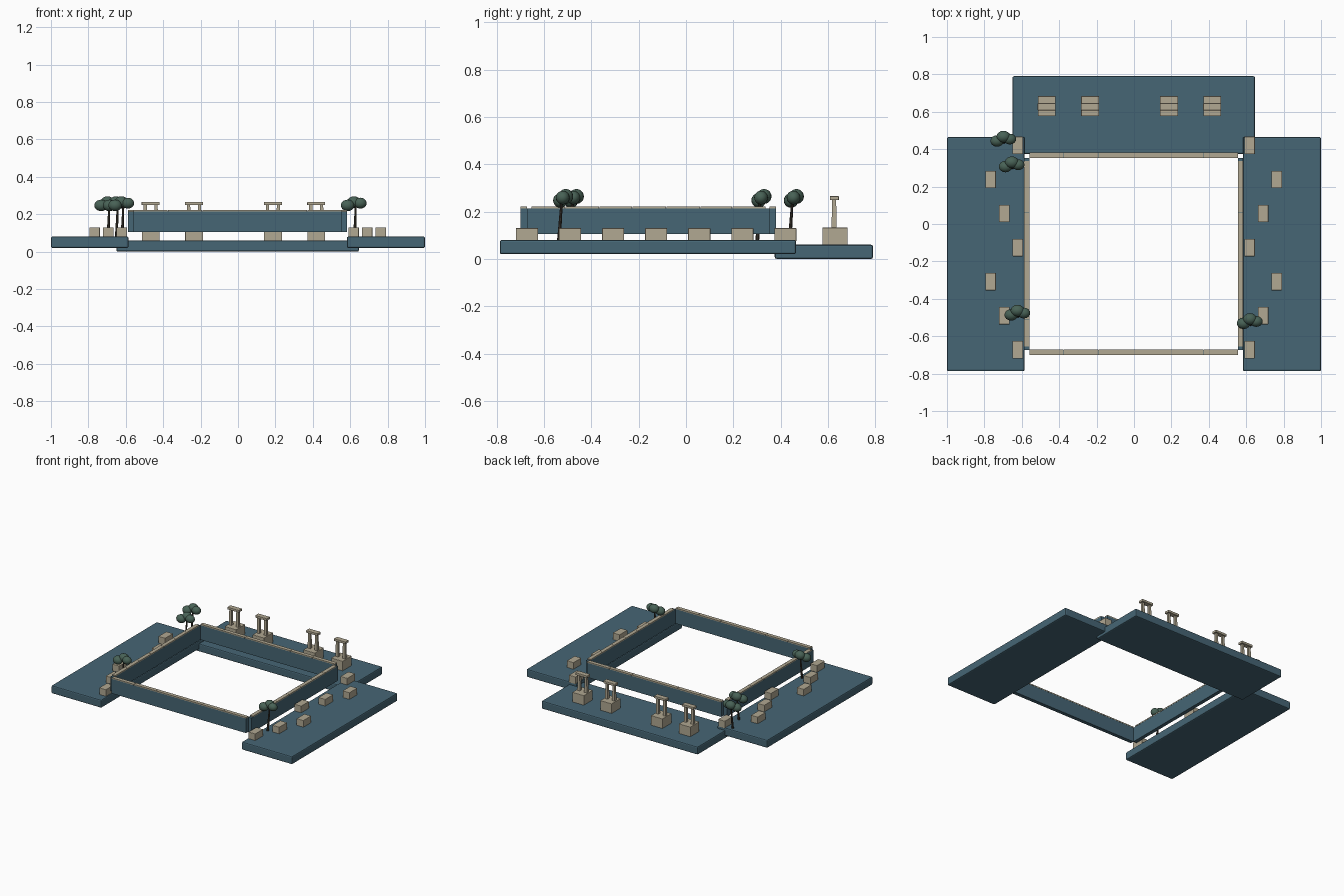
import bpy, math
from mathutils import Vector

if "Cube" in bpy.data.objects:
    bpy.data.objects.remove(bpy.data.objects["Cube"])


def mat(name, rgb):
    m = bpy.data.materials.new(name)
    lin = [(c / 255 / 12.92) if c / 255 <= 0.04045 else ((c / 255 + 0.055) / 1.055) ** 2.4 for c in rgb]
    m.diffuse_color = (*lin, 1)
    m.use_nodes = True
    m.node_tree.nodes["Principled BSDF"].inputs["Base Color"].default_value = m.diffuse_color
    return m


BLUE = mat("slate_blue", (70, 102, 117))
STONE = mat("sandstone", (177, 168, 146))
LEAF = mat("dark_green", (72, 98, 86))
BARK = mat("dark_bark", (62, 56, 48))


def box(name, x0, x1, y0, y1, z0, z1, m, bevel=0.0):
    bpy.ops.mesh.primitive_cube_add(size=1, location=((x0 + x1) / 2, (y0 + y1) / 2, (z0 + z1) / 2))
    o = bpy.context.object
    o.name = name
    o.scale = (x1 - x0, y1 - y0, z1 - z0)
    bpy.ops.object.transform_apply(location=False, rotation=False, scale=True)
    o.data.materials.append(m)
    if bevel:
        b = o.modifiers.new("bevel", 'BEVEL')
        b.width = bevel
        b.segments = 2
    return o


def cbox(name, x, y, w, d, z0, z1, m, bevel=0.0):
    return box(name, x - w / 2, x + w / 2, y - d / 2, y + d / 2, z0, z1, m, bevel)


# terrace slabs
box("left_terrace", -1, -0.585, -0.787, 0.465, 0.02, 0.08, BLUE, 0.008)
box("right_terrace", 0.582, 1, -0.787, 0.465, 0.02, 0.08, BLUE, 0.008)
box("back_terrace", -0.65, 0.647, 0.375, 0.79, 0, 0.06, BLUE, 0.008)

# courtyard walls
Z0, Z1, ZC = 0.105, 0.214, 0.222
box("front_wall", -0.56, 0.557, -0.70, -0.673, Z0, Z1, BLUE)
box("back_wall", -0.56, 0.557, 0.354, 0.381, Z0, Z1, BLUE)
box("left_wall", -0.587, -0.56, -0.673, 0.354, Z0, Z1, BLUE)
box("right_wall", 0.557, 0.584, -0.673, 0.354, Z0, Z1, BLUE)

# capstones in segments with fine joints
cuts_x = [-0.56, -0.375, -0.192, 0.187, 0.37, 0.557]
cuts_y = [-0.655, -0.51, -0.366, -0.227, -0.083, 0.06, 0.195, 0.337]
for a, b in zip(cuts_x, cuts_x[1:]):
    box("front_capstone", a + 0.001, b - 0.001, -0.70, -0.672, Z1, ZC, STONE)
    box("back_capstone", a + 0.001, b - 0.001, 0.353, 0.381, Z1, ZC, STONE)
for a, b in zip(cuts_y, cuts_y[1:]):
    box("left_capstone", -0.587, -0.559, a + 0.001, b - 0.001, Z1, ZC, STONE)
    box("right_capstone", 0.556, 0.584, a + 0.001, b - 0.001, Z1, ZC, STONE)

# staggered stone blocks on the side terraces
for i in range(7):
    x = (0.62, 0.765, 0.692)[i % 3]
    y = 0.42 - 0.182 * i
    for s in (-1, 1):
        cbox("side_block", s * x - 0.002, y, 0.056, 0.093, 0.075, 0.13, STONE, 0.002)

# small stone gateways on the back terrace
for x in (-0.467, -0.235, 0.187, 0.418):
    cbox("gate_pedestal", x, 0.63, 0.095, 0.107, 0.055, 0.132, STONE, 0.002)
    for s in (-1, 1):
        bpy.ops.mesh.primitive_cone_add(vertices=4, radius1=0.0155, radius2=0.012, depth=0.12,
                                        location=(x + s * 0.029, 0.626, 0.19))
        p = bpy.context.object
        p.name = "gate_post"
        p.rotation_euler.z = math.pi / 4
        p.data.materials.append(STONE)
    cbox("gate_lintel", x, 0.627, 0.096, 0.038, 0.248, 0.265, STONE, 0.002)


# trees with a leaning trunk and three leaf clusters
def tree(x, y):
    a, b = Vector((x + 0.005, y - 0.017, 0.075)), Vector((x + 0.012, y - 0.005, 0.25))
    bpy.ops.mesh.primitive_cone_add(vertices=8, radius1=0.0085, radius2=0.005, depth=(b - a).length,
                                    location=(a + b) / 2)
    t = bpy.context.object
    t.name = "tree_trunk"
    t.rotation_euler = (b - a).to_track_quat('Z', 'Y').to_euler()
    t.data.materials.append(BARK)
    for dx, dy, z, r in ((-0.032, -0.011, 0.247, 0.036), (0.002, 0.012, 0.264, 0.037), (0.036, -0.001, 0.259, 0.034)):
        bpy.ops.mesh.primitive_uv_sphere_add(segments=16, ring_count=10, radius=1, location=(x + dx, y + dy, z))
        c = bpy.context.object
        c.name = "leaf_cluster"
        c.scale = (r, r * 0.85, r * 0.85)
        c.data.materials.append(LEAF)
        bpy.ops.object.shade_smooth()


for px, py in ((-0.70, 0.455), (-0.655, 0.318), (-0.625, -0.475), (0.618, -0.52)):
    tree(px, py)
